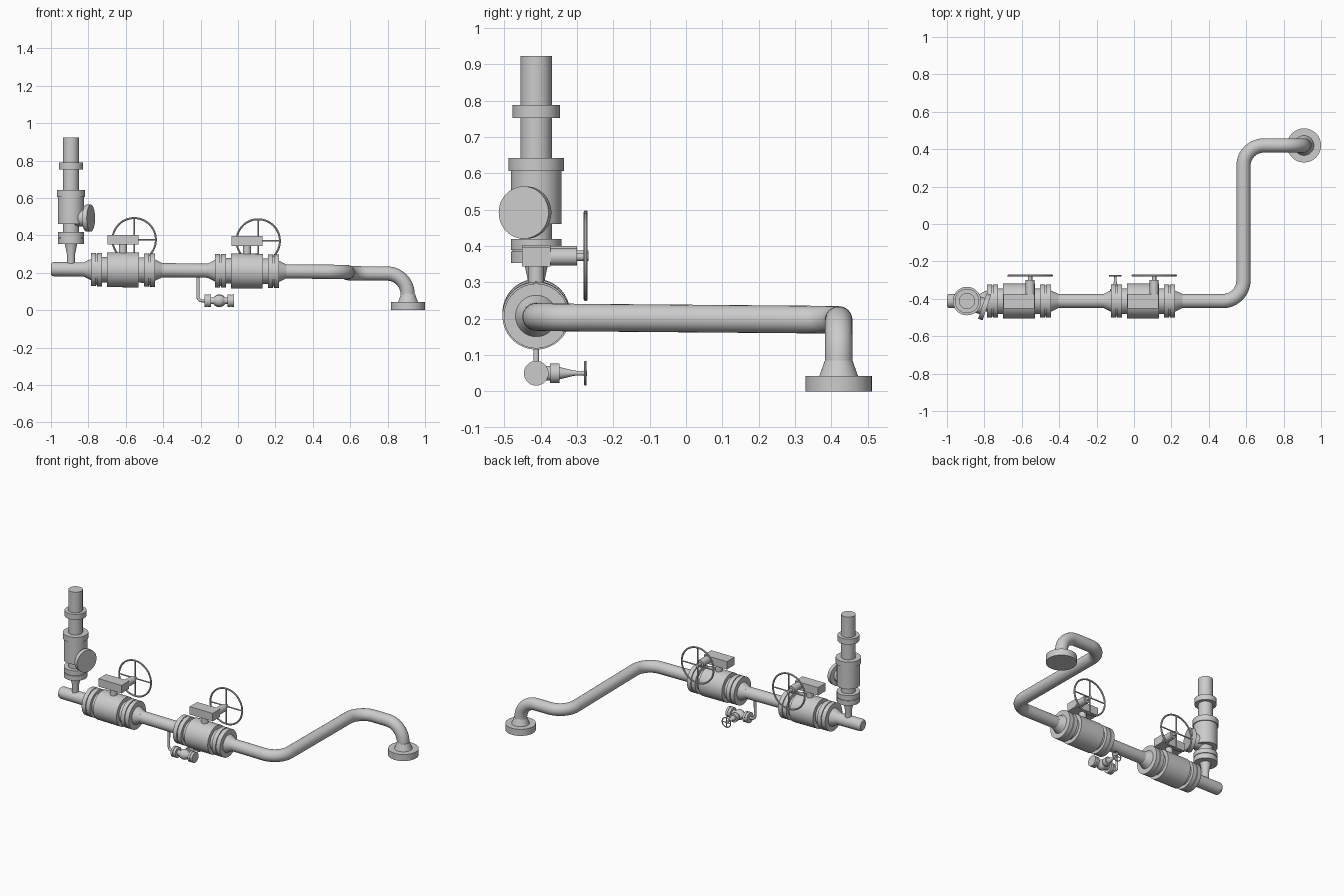
import bpy, bmesh, math
from mathutils import Vector, Matrix

if "Cube" in bpy.data.objects:
    bpy.data.objects.remove(bpy.data.objects["Cube"])

Y = -0.412                      # line of the main pipe


def axis_z(x):                  # main pipe falls gently to the right
    return 0.209 - 0.0095 * (x - 0.05)


MAIN = Vector((1, 0, -0.0095)).normalized()
UP, BACK, RIGHT = Vector((0, 0, 1)), Vector((0, 1, 0)), Vector((1, 0, 0))


def finish(ob):
    bpy.ops.object.select_all(action='DESELECT')
    ob.select_set(True)
    bpy.context.view_layer.objects.active = ob
    bpy.ops.object.shade_smooth_by_angle(angle=math.radians(30))
    return ob


def mesh_object(name, bm):
    bmesh.ops.recalc_face_normals(bm, faces=bm.faces)
    me = bpy.data.meshes.new(name)
    bm.to_mesh(me)
    bm.free()
    ob = bpy.data.objects.new(name, me)
    bpy.context.collection.objects.link(ob)
    return finish(ob)


def lathe(name, profile, origin, axis, n=48):
    """Turn (distance, radius) pairs around an axis, with closed ends."""
    bm = bmesh.new()
    rot = Vector(axis).to_track_quat('Z', 'Y').to_matrix()
    rings = []
    for t, r in profile:
        rings.append([bm.verts.new(Vector(origin) + rot @ Vector(
            (r * math.cos(2 * math.pi * i / n), r * math.sin(2 * math.pi * i / n), t)))
            for i in range(n)])
    for a, b in zip(rings, rings[1:]):
        for i in range(n):
            j = (i + 1) % n
            bm.faces.new((a[i], a[j], b[j], b[i]))
    bm.faces.new(rings[0][::-1])
    bm.faces.new(rings[-1])
    return mesh_object(name, bm)


def box(name, center, size):
    bm = bmesh.new()
    bmesh.ops.create_cube(bm, size=1, matrix=Matrix.Translation(center) @ Matrix.Diagonal((*size, 1)))
    return mesh_object(name, bm)


def tube(name, points, radius, bend=0, cyclic=False, res=8):
    """Sweep a round pipe along points, rounding the corners."""
    pts = [Vector(p) for p in points]
    path = list(pts)
    if bend:
        path = [pts[0]]
        for a, p, b in zip(pts, pts[1:], pts[2:]):
            u, v = (a - p).normalized(), (b - p).normalized()
            c = p + (u + v) * bend
            for k in range(13):
                q = k / 12 * math.pi / 2
                path.append(c - v * bend * math.cos(q) - u * bend * math.sin(q))
        path.append(pts[-1])
    cu = bpy.data.curves.new(name, 'CURVE')
    cu.dimensions = '3D'
    cu.bevel_depth, cu.bevel_resolution, cu.use_fill_caps = radius, res, True
    sp = cu.splines.new('POLY')
    sp.points.add(len(path) - 1)
    for s, p in zip(sp.points, path):
        s.co = (*p, 1)
    sp.use_cyclic_u = cyclic
    ob = bpy.data.objects.new(name, cu)
    bpy.context.collection.objects.link(ob)
    bpy.ops.object.select_all(action='DESELECT')
    ob.select_set(True)
    bpy.context.view_layer.objects.active = ob
    bpy.ops.object.convert(target='MESH')
    return finish(bpy.context.view_layer.objects.active)


def handwheel(name, center, radius, rim):
    c = Vector(center)

    def at(a, r=radius):
        return c + Vector((r * math.cos(a), 0, r * math.sin(a)))
    tube(name + "_rim", [at(2 * math.pi * i / 48) for i in range(48)], rim, cyclic=True, res=3)
    for i in range(2):
        a = i * math.pi / 2
        tube(f"{name}_spoke_{i + 1}", [at(a), at(a + math.pi)], rim * 0.75, res=3)
    lathe(name + "_hub", [(-rim * 1.3, rim * 2), (rim * 1.3, rim * 2)], c, BACK, 24)


# Main pipe with rounded blind end, two flat bends and a down-turned outlet
tube("main_pipe", [(-0.985, Y, axis_z(-0.985)), (0.585, Y, 0.204), (0.585, 0.42, 0.197),
                   (0.907, 0.42, 0.195), (0.907, 0.42, 0.07)], 0.038, bend=0.11, res=10)
lathe("pipe_end_cap", [(0, 0.038), (0.006, 0.037), (0.011, 0.034), (0.015, 0.028)],
      (-0.985, Y, axis_z(-0.985)), -MAIN)
lathe("outlet_flange", [(0, 0.091), (0.043, 0.091), (0.043, 0.053), (0.085, 0.038)],
      (0.909, 0.42, 0), UP, 64)

# Two large gate valves with side handwheels
for name, cx in (("left_valve", -0.615), ("right_valve", 0.048)):
    cz = axis_z(cx)
    o = Vector((cx, Y, cz))
    lathe(name + "_body", [(-0.115, 0.068), (-0.085, 0.068), (-0.085, 0.093), (0.085, 0.093),
                           (0.085, 0.068), (0.115, 0.068)], o, MAIN, 64)
    for side, d in (("inlet", -MAIN), ("outlet", MAIN)):
        lathe(f"{name}_{side}_flanges",
              [(0.112, 0.089), (0.139, 0.089), (0.139, 0.082), (0.144, 0.082), (0.144, 0.089),
               (0.171, 0.089), (0.171, 0.057), (0.21, 0.038)], o, d, 64)
    lathe(name + "_neck", [(0.07, 0.022), (0.14, 0.022)], o, UP, 32)
    box(name + "_gearbox", o + Vector((0, 0, 0.161)), (0.168, 0.078, 0.052))
    w = o + Vector((0.06, 0, 0.161))
    lathe(name + "_shaft", [(0.03, 0.024), (0.112, 0.024), (0.112, 0.011), (0.136, 0.011)], w, BACK, 32)
    handwheel(name + "_wheel", w + Vector((0, 0.136, 0)), 0.116, 0.0055)

# Safety valve standing on the blind end
sx = -0.893
lathe("safety_valve_inlet", [(0.2, 0.022), (0.3, 0.022), (0.353, 0.033), (0.353, 0.07),
                             (0.385, 0.07), (0.385, 0.065), (0.389, 0.065), (0.389, 0.07),
                             (0.419, 0.07), (0.419, 0.043), (0.463, 0.043)], (sx, Y, 0), UP)
lathe("safety_valve_body", [(0.461, 0.07), (0.606, 0.07), (0.606, 0.076), (0.642, 0.076),
                            (0.642, 0.043), (0.752, 0.043), (0.752, 0.065), (0.788, 0.065),
                            (0.788, 0.043), (0.923, 0.043)], (sx, Y, 0), UP)
lathe("safety_valve_outlet", [(0, 0.045), (0.086, 0.045), (0.086, 0.072), (0.112, 0.072)],
      (sx, Y, 0.492), (0.95, -0.31, 0))

# Small drain line and drain valve
dz, dx = 0.05, -0.1
tube("drain_pipe", [(-0.214, Y, 0.2), (-0.214, Y, dz), (-0.16, Y, dz)], 0.008, bend=0.022)
half = [(0.078, 0.034), (0.064, 0.034), (0.064, 0.031), (0.06, 0.031), (0.06, 0.034),
        (0.045, 0.034), (0.045, 0.017), (0.028, 0.019), (0.016, 0.029), (0.006, 0.032)]
lathe("drain_valve_body", [(-t, r) for t, r in half] + half[::-1], (dx, Y, dz), RIGHT, 32)
lathe("drain_valve_bonnet", [(0, 0.02), (0.038, 0.02), (0.038, 0.027), (0.064, 0.027), (0.064, 0.017),
                             (0.104, 0.007), (0.135, 0.006)], (dx, Y, dz), BACK, 32)
handwheel("drain_wheel", (dx, Y + 0.135, dz), 0.031, 0.0035)
